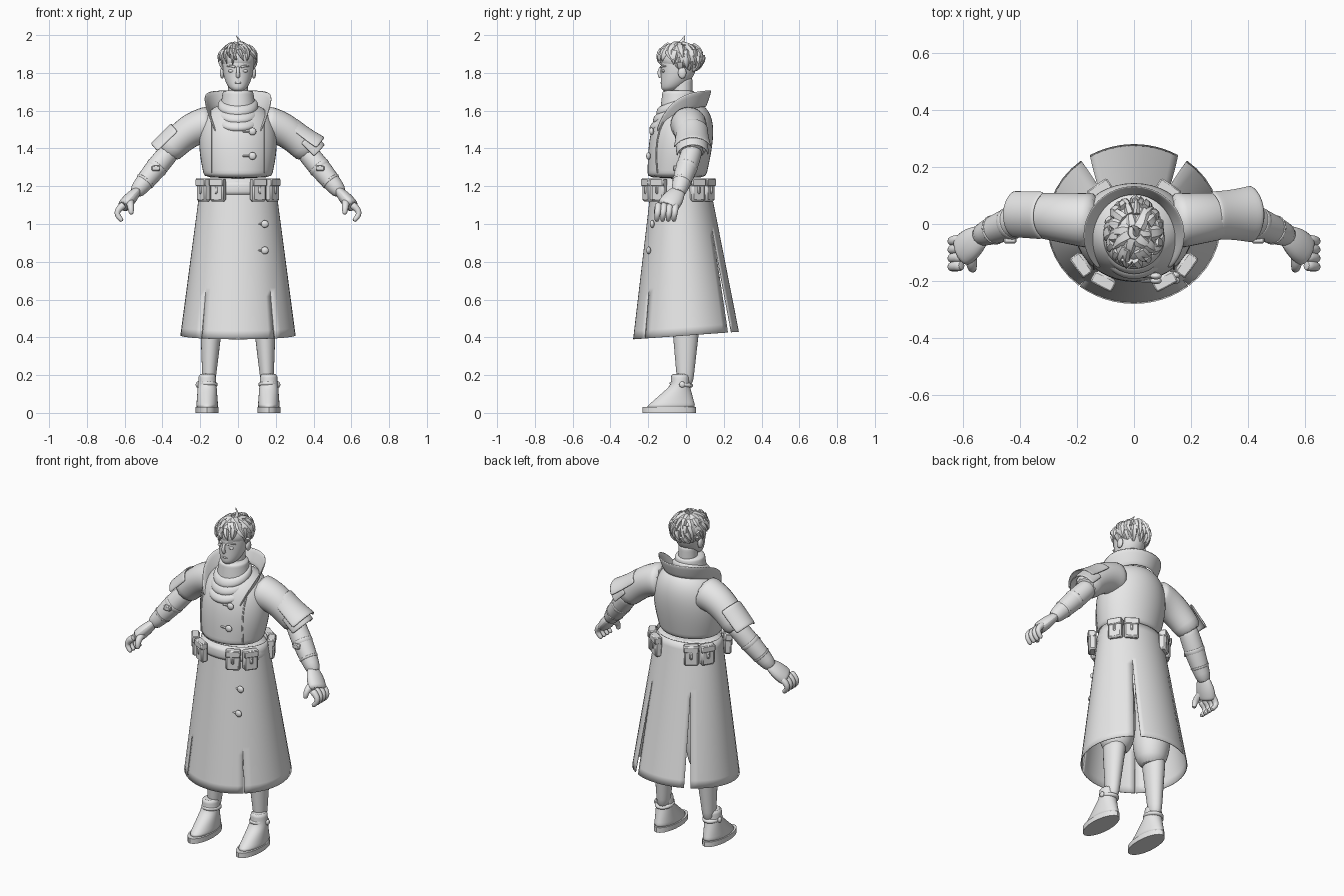
import bpy, bmesh, random
from math import sin, cos, radians, pi, sqrt, tau
from mathutils import Vector, Matrix

random.seed(4)
cube = bpy.data.objects.get("Cube")
if cube:
    bpy.data.objects.remove(cube)

GREY = 0.8
clay = bpy.data.materials.new("light_grey")
clay.use_nodes = True
clay.diffuse_color = (GREY, GREY, GREY, 1)
clay.node_tree.nodes["Principled BSDF"].inputs["Base Color"].default_value = (GREY, GREY, GREY, 1)


def mix(a, b, f):
    return a + (b - a) * f


def finish(name, bm, subdiv=0, thick=0, bevel=0):
    bmesh.ops.recalc_face_normals(bm, faces=bm.faces)
    mesh = bpy.data.meshes.new(name)
    bm.to_mesh(mesh)
    bm.free()
    mesh.materials.append(clay)
    part = bpy.data.objects.new(name, mesh)
    bpy.context.collection.objects.link(part)
    if thick:
        part.modifiers.new("thickness", "SOLIDIFY").thickness = thick
    if bevel:
        part.modifiers.new("bevel", "BEVEL").width = bevel
    if subdiv:
        smooth = part.modifiers.new("smooth", "SUBSURF")
        smooth.levels = smooth.render_levels = subdiv
    bpy.ops.object.select_all(action="DESELECT")
    bpy.context.view_layer.objects.active = part
    part.select_set(True)
    bpy.ops.object.shade_smooth_by_angle(angle=radians(40))


def bridge(bm, rows, closed=False):
    for low, high in zip(rows, rows[1:]):
        count = len(low)
        for i in range(count if closed else count - 1):
            j = (i + 1) % count
            bm.faces.new((low[i], low[j], high[j], high[i]))
    if closed:
        bm.faces.new(rows[0])
        bm.faces.new(rows[-1])


def stack(name, low, high, shape, x=0, steps=8, sides=20, tilt=0, subdiv=1):
    """Level oval rings; shape(f) gives centre y, half width and half depth."""
    bm = bmesh.new()
    rows = []
    for k in range(steps + 1):
        f = k / steps
        cy, rx, ry = shape(f)
        turns = [tau * i / sides for i in range(sides)]
        rows.append([bm.verts.new((x + rx * cos(a), cy + ry * sin(a), mix(low, high, f) + tilt * ry * sin(a)))
                     for a in turns])
    bridge(bm, rows, True)
    finish(name, bm, subdiv)


def sweep(bm, path, radii, flat=1, side=1, sides=12, arc=None):
    """Rings square to a path, or open bands when an arc is given."""
    run = (path[-1] - path[0]).normalized()
    ref = Vector((0, 1, 0)) if abs(run.y) < 0.8 else Vector((1, 0, 0))
    first, last = arc or (0, 360)
    rows = []
    for k, p in enumerate(path):
        t = (path[min(k + 1, len(path) - 1)] - path[max(k - 1, 0)]).normalized()
        u = (ref - t * ref.dot(t)).normalized()
        v = t.cross(u) * flat
        row = []
        for i in range(sides + 1 if arc else sides):
            a = radians(mix(first, last, i / sides))
            q = p + (u * cos(a) + v * sin(a)) * radii[k]
            row.append(bm.verts.new((q.x * side, q.y, q.z)))
        rows.append(row)
    bridge(bm, rows, not arc)


def limb(name, start, end, r0, r1, side=1, bow=(0, 0, 0), bulge=0, flat=1, arc=None, thick=0, subdiv=1):
    """Tapered tube from start to end, bowed and swollen in the middle."""
    bm = bmesh.new()
    fs = [k / 6 for k in range(7)]
    path = [Vector(start).lerp(Vector(end), f) + Vector(bow) * sin(pi * f) for f in fs]
    sweep(bm, path, [mix(r0, r1, f) + bulge * sin(pi * f) for f in fs], flat, side, arc=arc)
    finish(name, bm, subdiv, thick)


def box(name, loc, size, yaw=0, bevel=0.005):
    bm = bmesh.new()
    place = Matrix.Translation(loc) @ Matrix.Rotation(yaw, 4, "Z") @ Matrix.Diagonal((*size, 1))
    bmesh.ops.create_cube(bm, size=1, matrix=place)
    finish(name, bm, bevel=bevel)


def ball(name, loc, size):
    bm = bmesh.new()
    place = Matrix.Translation(loc) @ Matrix.Diagonal((*size, 1))
    bmesh.ops.create_uvsphere(bm, u_segments=20, v_segments=12, radius=1, matrix=place)
    finish(name, bm)


WAIST, NECK, HEM = 1.24, 1.66, 0.41


def torso(f):
    close = sqrt(1 - f ** 6) + 0.02
    swell = 0.03 * sin(pi * f)
    return 0.05 * (f - 1), (0.176 + swell) * close, (0.153 + swell / 2) * close


def skirt(f):
    return -0.03 * f, mix(0.305, 0.195, f), mix(0.28, 0.15, f)


def front(x, z):
    """Depth of the coat's front surface."""
    cy, rx, ry = torso((z - WAIST) / (NECK - WAIST)) if z > WAIST else skirt((z - HEM) / (WAIST - HEM))
    return cy - ry * sqrt(1 - (x / rx) ** 2)


# Coat body, belt and scarf
stack("coat_torso", WAIST, NECK, torso, steps=14)
stack("belt", 1.14, 1.24, lambda f: (mix(-0.03, -0.04, f), mix(0.217, 0.19, f), mix(0.172, 0.158, f)), steps=3)
stack("scarf_neck", 1.58, 1.71, lambda f: (-0.04, mix(0.1, 0.08, f), mix(0.1, 0.085, f)))
for i in range(3):
    stack("scarf_fold", 1.59 - 0.035 * i, 1.66 - 0.04 * i, tilt=0.35, steps=5, shape=lambda f: (
        -0.05 - 0.01 * i, 0.09 + 0.008 * i + 0.02 * sin(pi * f), 0.09 + 0.008 * i + 0.02 * sin(pi * f)))

# Standing collar, dropping away towards its open front
bm = bmesh.new()
rows = []
for k in (0, 0.5, 1):
    row = []
    for i in range(-12, 13):
        q = abs(i) / 12
        a = radians(135) * i / 12
        z = mix(1.62 - 0.15 * q ** 3, 1.71 - 0.21 * q ** 4, k)
        row.append(bm.verts.new((mix(0.135, 0.175, k) * sin(a), mix(0.14, 0.17, k) * cos(a) - 0.04, z)))
    rows.append(row)
bridge(bm, rows)
finish("coat_collar", bm, 1, thick=0.008)

# Long skirt of four panels joined at the top, parted by deep back slits and short front slits (top, half gap)
BACK, FRONT = (0.98, 3.5), (0.64, 0.5)
bm = bmesh.new()
for a0, a1, s0, s1 in ((-51, 56, FRONT, BACK), (56, 124, BACK, BACK), (124, 231, BACK, FRONT), (231, 309, FRONT, FRONT)):
    rows = []
    for k in range(20):
        f = k / 19
        level = mix(HEM, WAIST, f)
        cy, rx, ry = skirt(f)
        g0, g1 = [gap * max(0, (top - level) / (top - HEM)) for top, gap in (s0, s1)]
        row = []
        for i in range(13):
            t = radians(mix(a0 + g0, a1 - g1, i / 12))
            row.append(bm.verts.new((rx * cos(t), cy + ry * sin(t), level + 0.02 * sin(t) * (1 - f))))
        rows.append(row)
    bridge(bm, rows)
bmesh.ops.remove_doubles(bm, verts=bm.verts, dist=0.0001)
finish("coat_skirt", bm, thick=0.004)

# Buttons with toggle straps, and front seams
for x, z in ((0.065, 1.49), (0.065, 1.36), (0.13, 1), (0.13, 0.86)):
    y = front(x, z) - 0.004
    ball("button", (x + 0.012, y, z), (0.02, 0.012, 0.02))
    box("button_strap", (x - 0.02, y, z), (0.045, 0.012, 0.012))
for x in (-0.14, 0.14):
    bm = bmesh.new()
    heights = [mix(1.27, 1.54, k / 6) for k in range(7)]
    sweep(bm, [Vector((x, front(x, z), z)) for z in heights], [0.004] * 7, sides=6)
    finish("coat_seam", bm)

# Arm landmarks
SHOULDER, CUFF = Vector((0.13, 0.01, 1.53)), Vector((0.385, 0.035, 1.37))
ELBOW, WRIST, KNUCKLE = Vector((0.34, 0.04, 1.41)), Vector((0.55, -0.045, 1.155)), Vector((0.61, -0.1, 1.09))

# Parts that come in pairs
for s, side in ((1, "left_"), (-1, "right_")):
    for degrees, reach in ((-62, 1), (-36, 1), (30, 0.93), (56, 0.93)):
        t = radians(degrees)
        out = Vector((s * cos(t), sin(t), 0))
        yaw = s * (t + pi / 2)
        spot = Vector((s * 0.225 * reach * cos(t), 0.19 * reach * sin(t) - 0.03, 1.18))
        box("belt_pouch", spot, (0.08, 0.042, 0.12), yaw, 0.009)
        box("pouch_flap", spot + out * 0.005 + Vector((0, 0, 0.04)), (0.084, 0.042, 0.04), yaw)
        box("pouch_clasp", spot + out * 0.02, (0.016, 0.012, 0.04), yaw)

    # Arm and hand
    limb(side + "sleeve", SHOULDER, CUFF, 0.105, 0.076, s, (0, 0, 0.04))
    limb(side + "forearm", ELBOW, WRIST, 0.055, 0.038, s, bulge=0.012)
    for f in (0.4, 0.7):
        band = ELBOW.lerp(WRIST, f)
        size = 0.068 - 0.02 * f
        limb(side + "arm_band", band, band.lerp(WRIST, 0.15), size, size - 0.004, s, bulge=0.003)
    buckle = ELBOW.lerp(WRIST, 0.45)
    box(side + "arm_buckle", (buckle.x * s, buckle.y - 0.055, buckle.z), (0.045, 0.03, 0.03))
    limb(side + "palm", WRIST.lerp(ELBOW, 0.1), KNUCKLE, 0.036, 0.058, s, bulge=0.012, flat=0.6)
    for i in range(4):
        root = KNUCKLE + Vector((-0.01, 0.045 - 0.03 * i, 0.015))
        limb(side + "finger", root, root + Vector((0.01, -0.01, -0.09)), 0.021, 0.012, s, (0.035, 0, 0))
    thumb = WRIST.lerp(KNUCKLE, 0.4)
    limb(side + "thumb", thumb, thumb + Vector((-0.01, -0.09, -0.08)), 0.027, 0.012, s, (0, -0.03, 0.01))

    # Trousers, shin and boot
    stack(side + "trouser", 0.44, 1, lambda f: (0, *[0.112 - 0.05 * (1 - f) ** 8 - 0.03 * f ** 2] * 2), 0.125 * s, 12)
    limb(side + "shin", (0.14, 0, 0.5), (0.155, -0.005, 0.14), 0.08, 0.042, s, flat=0.8)
    stack(side + "boot", 0.02, 0.21, lambda f: (-0.03 - 0.055 * max(0, 1 - 1.5 * f), mix(0.06, 0.045, f),
                                                0.05 + 0.09 * max(0, 1 - 1.5 * f)), 0.163 * s)
    stack(side + "boot_sole", 0, 0.03, lambda f: (-0.088, 0.061, 0.141), 0.163 * s, 1, subdiv=0)
    stack(side + "boot_strap", 0.135, 0.165, lambda f: (-0.025, 0.053, 0.063), 0.16 * s, 2, tilt=-0.1)
    ball(side + "boot_buckle", (0.214 * s, -0.02, 0.15), (0.01, 0.016, 0.016))

    # Ear, eye and brow
    ball(side + "ear", (0.084 * s, -0.02, 1.8), (0.012, 0.022, 0.03))
    ball(side + "eye", (0.035 * s, -0.118, 1.81), (0.018, 0.01, 0.008))
    limb(side + "brow", (0.014, -0.133, 1.83), (0.06, -0.105, 1.834), 0.007, 0.004, s, (0, -0.004, 0.004))

# Shoulder plates: a flared one over a lower layer, and a plain one
limb("left_shoulder_plate", (0.25, 0.03, 1.49), (0.39, 0.035, 1.375), 0.092, 0.11, bulge=-0.005, arc=(20, 160), thick=0.008)
limb("left_lower_plate", (0.33, 0.03, 1.43), (0.4, 0.035, 1.36), 0.088, 0.086, arc=(0, 180), thick=0.008)
limb("right_shoulder_plate", (0.29, 0.03, 1.465), (0.4, 0.035, 1.36), 0.095, 0.092, -1, arc=(25, 155), thick=0.01)


# Head and face
def head(f):
    width = 0.085 * sqrt(1 - (1 - f) ** 3) * sqrt(1 - f ** 8) + 0.004
    return -0.035 - 0.065 * (1 - f) ** 4, width, width * 1.14


stack("neck", 1.6, 1.78, lambda f: (-0.02, 0.053, 0.055))
stack("head", 1.695, 1.95, head, steps=16)
limb("nose", (0, -0.128, 1.835), (0, -0.132, 1.775), 0.007, 0.012, bow=(0, -0.012, 0))
ball("mouth", (0, -0.127, 1.748), (0.02, 0.008, 0.006))


# Hair: a cap with layered pointed locks swirling down from the crown
def scalp(turn, rise, k):
    return Vector((0.094 * k * cos(rise) * cos(turn), 0.108 * k * cos(rise) * sin(turn) - 0.03,
                   1.875 + 0.08 * k * sin(rise)))


ball("hair_cap", (0, -0.03, 1.875), (0.094, 0.108, 0.08))
bm = bmesh.new()
for rise, count in ((72, 7), (48, 13), (24, 18), (2, 20), (-18, 18)):
    for i in range(count):
        turn = tau * (i + random.uniform(-0.3, 0.3)) / count
        if rise < 10 and sin(turn) < -0.2:
            continue
        drop = random.uniform(35, 55)
        swirl = random.uniform(-0.1, 0.4)
        size = random.uniform(0.02, 0.028)
        tip = random.uniform(0.06, 0.16)
        fs = [k / 4 for k in range(5)]
        path = [scalp(turn + swirl * f, radians(rise + 6 - drop * f), 0.97 + tip * f) for f in fs]
        sweep(bm, path, [size * (1.02 - f * f) for f in fs], 0.6, sides=6)
finish("hair_locks", bm)
limb("hair_tuft", (0.005, -0.03, 1.94), (-0.012, -0.005, 2), 0.022, 0.001, bow=(0.01, 0, 0), flat=0.7)
